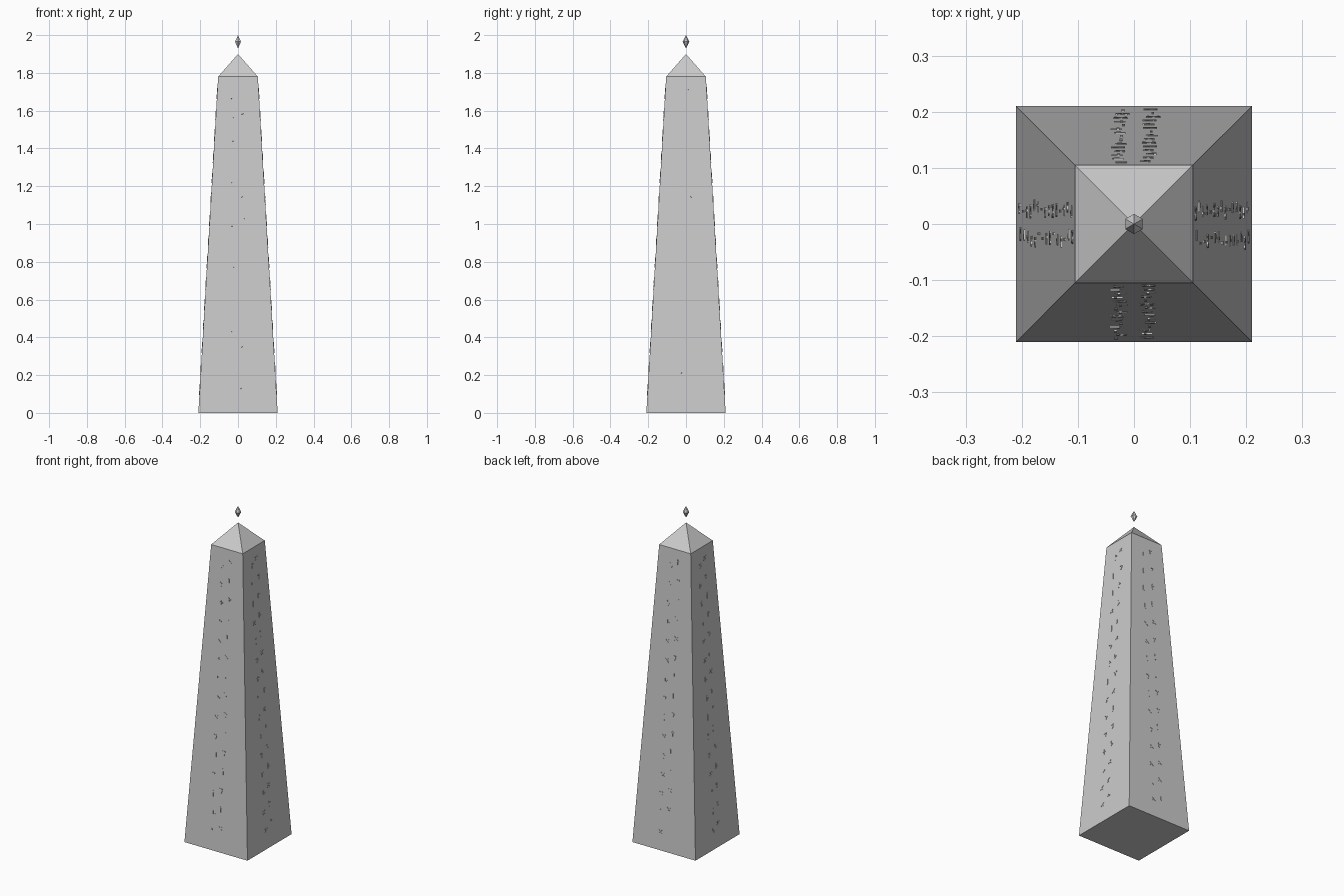
import bpy, bmesh, math, random
from mathutils import Matrix, Vector

if "Cube" in bpy.data.objects:
    bpy.data.objects.remove(bpy.data.objects["Cube"])

random.seed(4)
BASE, SHOULDER, H = 0.21, 0.105, 1.78


def finish(name, bm):
    bmesh.ops.recalc_face_normals(bm, faces=bm.faces)
    me = bpy.data.meshes.new(name)
    bm.to_mesh(me)
    bm.free()
    ob = bpy.data.objects.new(name, me)
    bpy.context.collection.objects.link(ob)
    return ob


def ring(bm, n, r, z, turn=0.0):
    return [bm.verts.new((r * math.cos(turn + 2 * math.pi * i / n),
                          r * math.sin(turn + 2 * math.pi * i / n), z)) for i in range(n)]


def fan(bm, loop, z):
    tip = bm.verts.new((0, 0, z))
    for i in range(len(loop)):
        bm.faces.new((loop[i], loop[(i + 1) % len(loop)], tip))


# Tapered shaft with pyramid cap
bm = bmesh.new()
q = math.pi / 4
low = ring(bm, 4, BASE * math.sqrt(2), 0, q)
top = ring(bm, 4, SHOULDER * math.sqrt(2), H, q)
bm.faces.new(low)
for i in range(4):
    j = (i + 1) % 4
    bm.faces.new((low[i], low[j], top[j], top[i]))
fan(bm, top, 1.9)
finish("obelisk_shaft", bm)

# Floating six-sided crystal
bm = bmesh.new()
mid = ring(bm, 6, 0.018, 1.965, math.pi / 6)
fan(bm, mid, 2.0)
fan(bm, mid, 1.93)
finish("floating_crystal", bm)

# Small raised marks: strokes as (x, z, length, angle)
GLYPHS = [
    [(0, 0, 0.036, 0)],
    [(0, 0, 0.03, 0.8), (0, 0, 0.03, -0.8)],
    [(0, 0, 0.032, 0), (0.003, 0.006, 0.02, math.pi / 2)],
    [(-0.003, 0, 0.03, 0), (0.005, -0.008, 0.018, 0.8)],
    [(0, 0.008, 0.018, math.pi / 2), (0.005, -0.006, 0.022, 0.4)],
]
slope = math.atan2(BASE - SHOULDER, H)


def add_side(name, turn):
    bm = bmesh.new()
    for col, start in ((-0.03, 0.11), (0.022, 0.14)):
        for row in range(15):
            z = start + row * 0.112
            d = BASE + (SHOULDER - BASE) * z / H
            place = (Matrix.Rotation(turn, 4, 'Z')
                     @ Matrix.Translation((col + random.uniform(-0.005, 0.008), -d, z))
                     @ Matrix.Rotation(-slope, 4, 'X'))
            for x, h, length, ang in random.choice(GLYPHS):
                m = (place @ Matrix.Translation((x, 0, h)) @ Matrix.Rotation(ang, 4, 'Y')
                     @ Matrix.Diagonal((0.005, 0.004, length, 1)))
                bmesh.ops.create_cube(bm, size=1, matrix=m)
    finish(name, bm)


for k, side in enumerate(("front", "right", "back", "left")):
    add_side(side + "_carved_marks", k * math.pi / 2)
